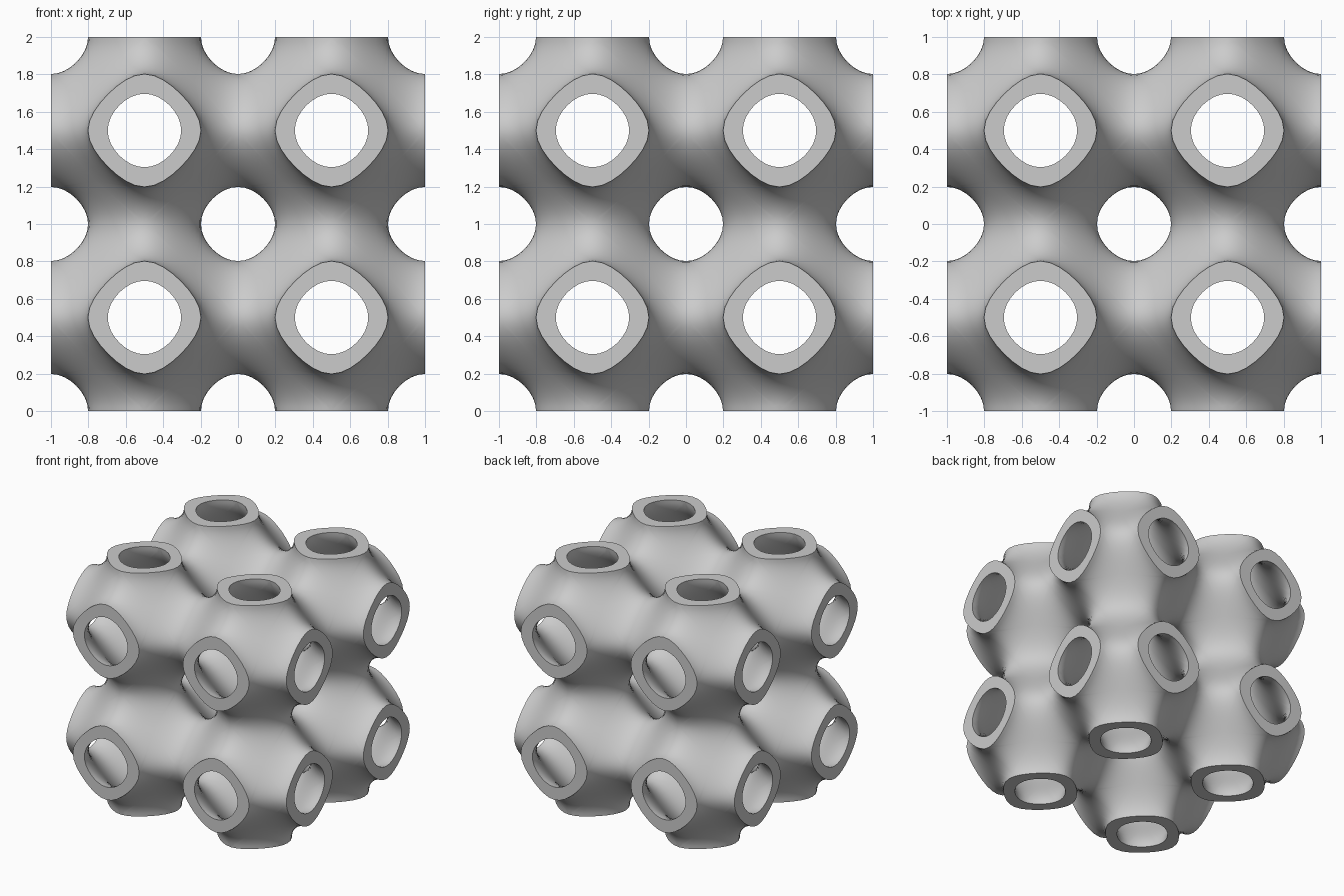
import bpy
import bmesh
from itertools import product
from math import acos, cos, sin, pi
from mathutils import Vector

OUTER, INNER = -0.32, 0.33   # levels of cos(x) + cos(y) + cos(z) bounding the wall
RINGS, STEPS = 9, 8          # patch resolution: centre to rim, along each of six edges

cube = bpy.data.objects.get("Cube")
if cube:
    bpy.data.objects.remove(cube, do_unlink=True)


def to_space(c):
    """Cosine coordinates to an offset from the cell centre."""
    return Vector([acos(max(-1, min(1, v))) / (2 * pi) for v in c])


def patch(level):
    """One eighth of a cell: a flat hexagon in cosine space, as rings of points."""
    a, b, c = 1, -1, level
    corners = [Vector(p) for p in ((a, b, c), (a, c, b), (c, a, b),
                                   (b, a, c), (b, c, a), (c, b, a))]
    outline = []
    for i, start in enumerate(corners):
        end = corners[(i + 1) % 6]
        outline += [start.lerp(end, (1 - cos(pi * j / STEPS)) / 2) for j in range(STEPS)]
    centre = Vector((level / 3,) * 3)
    return [[to_space(centre.lerp(p, sin(pi / 2 * k / RINGS))) for p in outline]
            for k in range(1, RINGS + 1)], to_space(centre)


def add_patch(bm, data, place):
    """Add a patch and return its outer ring of vertices."""
    rings, centre = data
    hub = bm.verts.new(place(centre))
    loops = [[bm.verts.new(place(p)) for p in ring] for ring in rings]
    count = len(loops[0])
    for i in range(count):
        n = (i + 1) % count
        bm.faces.new((hub, loops[0][i], loops[0][n]))
        for low, high in zip(loops, loops[1:]):
            bm.faces.new((low[i], high[i], high[n], low[n]))
    return loops[-1]


# Two by two by two cells, each made of eight mirrored patches per wall side
bm = bmesh.new()
sides = [patch(OUTER), patch(INNER)]
rim_edges = {1: 2, 3: 0, 5: 1}   # hexagon edge -> axis of the cell face it lies on
signs = list(product((-1, 1), repeat=3))
for cell in signs:
    for octant in signs:
        def place(p):
            return Vector([0.5 * cell[k] + octant[k] * p[k] for k in range(3)]) + Vector((0, 0, 1))

        outer, inner = [add_patch(bm, side, place) for side in sides]
        # Flat rims close the wall where the openings meet the outside
        for edge, axis in rim_edges.items():
            if cell[axis] == octant[axis]:
                for j in range(edge * STEPS, (edge + 1) * STEPS):
                    n = (j + 1) % len(outer)
                    bm.faces.new((outer[j], outer[n], inner[n], inner[j]))

bmesh.ops.remove_doubles(bm, verts=bm.verts[:], dist=0.0001)
bmesh.ops.recalc_face_normals(bm, faces=bm.faces[:])
mesh = bpy.data.meshes.new("lattice_shell")
bm.to_mesh(mesh)
bm.free()

# Plain grey material
grey = bpy.data.materials.new("light_grey")
grey.use_nodes = True
colour = (0.6, 0.6, 0.6, 1)
grey.diffuse_color = colour
grey.node_tree.nodes["Principled BSDF"].inputs["Base Color"].default_value = colour
mesh.materials.append(grey)

shell = bpy.data.objects.new("lattice_shell", mesh)
bpy.context.collection.objects.link(shell)
bpy.ops.object.select_all(action="DESELECT")
shell.select_set(True)
bpy.context.view_layer.objects.active = shell
bpy.ops.object.shade_smooth_by_angle()
